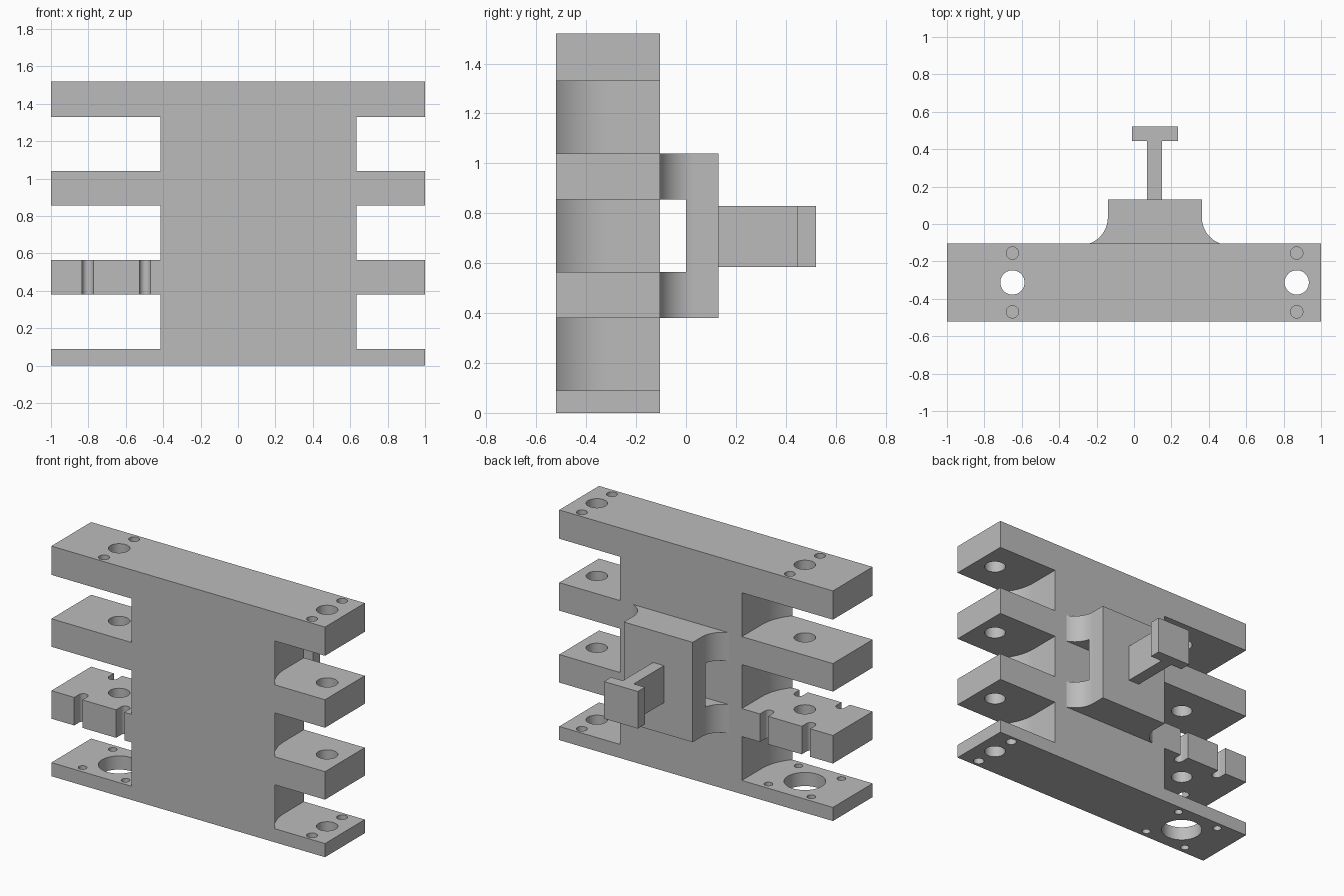
import bpy, bmesh, math

cube = bpy.data.objects.get("Cube")
if cube:
    bpy.data.objects.remove(cube, do_unlink=True)

grey = bpy.data.materials.new("plain grey")
grey.use_nodes = True
COLOUR = (0.5, 0.5, 0.5, 1)
grey.diffuse_color = COLOUR
grey.node_tree.nodes["Principled BSDF"].inputs["Base Color"].default_value = COLOUR


def prism(name, outline, z0, z1):
    """Extrude a plan outline from z0 up to z1."""
    bm = bmesh.new()
    face = bm.faces.new([bm.verts.new((x, y, z0)) for x, y in outline])
    top = bmesh.ops.extrude_face_region(bm, geom=[face])["geom"]
    bmesh.ops.translate(bm, vec=(0, 0, z1 - z0),
                        verts=[v for v in top if isinstance(v, bmesh.types.BMVert)])
    bmesh.ops.recalc_face_normals(bm, faces=bm.faces)
    mesh = bpy.data.meshes.new(name)
    bm.to_mesh(mesh)
    bm.free()
    mesh.materials.append(grey)
    ob = bpy.data.objects.new(name, mesh)
    bpy.context.collection.objects.link(ob)
    return ob


def rect(x0, x1, y0, y1):
    return [(x0, y0), (x1, y0), (x1, y1), (x0, y1)]


def arc(cx, cy, r, a0, a1, n=16):
    angles = [math.radians(a0 + (a1 - a0) * i / n) for i in range(n + 1)]
    return [(cx + r * math.cos(a), cy + r * math.sin(a)) for a in angles]


def cut(target, outline, z0, z1):
    """Subtract a prism from the target."""
    cutter = prism("cutter", outline, z0, z1)
    cutter.hide_render = True
    mod = target.modifiers.new("cut", "BOOLEAN")
    mod.operation, mod.solver, mod.object = "DIFFERENCE", "EXACT", cutter
    bpy.context.view_layer.objects.active = target
    bpy.ops.object.modifier_apply(modifier=mod.name)
    bpy.data.objects.remove(cutter, do_unlink=True)


def drill(target, x, y, r, z0, z1):
    cut(target, arc(x, y, r, 0, 360, 40)[:-1], z0, z1)


def smooth(ob):
    bpy.ops.object.select_all(action="DESELECT")
    ob.select_set(True)
    bpy.context.view_layer.objects.active = ob
    bpy.ops.object.shade_smooth_by_angle(angle=math.radians(30))


FRONT, BACK, TOP = -0.52, -0.105, 1.52
MID = (FRONT + BACK) / 2
RIGHT_X, LEFT_X = -0.65, 0.87      # bore axes
OFF = 0.157                        # small hole offset from the bore
POCKET_R = 0.315

# Main plate with arms left between rounded pockets
frame = prism("arm_frame", rect(-1, 1, FRONT, BACK), 0, TOP)
for cx, side in ((RIGHT_X, -1), (LEFT_X, 1)):
    curve = arc(0, MID, POCKET_R, 180, 270)
    outline = [(1, 0), (-POCKET_R, 0)] + curve + [(1, MID - POCKET_R)]
    outline = [(cx + side * x, y) for x, y in outline]
    for z0, z1 in ((0.09, 0.38), (0.565, 0.855), (1.04, 1.33)):
        cut(frame, outline, z0, z1)
    # Bores through the arms and blind holes in the top
    drill(frame, cx, MID, 0.065, 0.2 if side < 0 else -0.1, TOP + 0.1)
    for s in (-1, 1):
        drill(frame, cx, MID + s * OFF, 0.033, TOP - 0.12, TOP + 0.1)

# Bottom arm holes
drill(frame, RIGHT_X, MID, 0.125, -0.1, 0.2)
for s in (-1, 1):
    drill(frame, LEFT_X, MID + s * OFF, 0.033, -0.1, 0.2)
    for t in (-1, 1):
        drill(frame, RIGHT_X + s * OFF, MID + t * OFF, 0.026, -0.1, 0.2)

# Round-ended slots in the second arm on the right
for sx in (-1, 1):
    for sy in (-1, 1):
        x, y = RIGHT_X + sx * 0.153, MID + sy * OFF
        end = arc(x, y, 0.03, 0, -180 * sy, 12)
        cut(frame, end + [(x - 0.03, y + sy * 0.15), (x + 0.03, y + sy * 0.15)], 0.3, 0.65)
smooth(frame)

# Rear block with flared feet and an open window across it
X0, X1, Y1, FLARE, FLARE_Y = -0.14, 0.363, 0.13, 0.148, 0.035
sweep = math.degrees(math.asin((FLARE_Y - BACK) / FLARE))
left_flare = arc(X1 + FLARE, FLARE_Y, FLARE, 180, 180 + sweep)
right_flare = [(X0 + X1 - x, y) for x, y in reversed(left_flare)]
block = prism("rear_block", [(X0, Y1), (X1, Y1)] + left_flare + right_flare, 0.38, 1.04)
cut(block, rect(-1, 1, BACK - 0.1, 0), 0.565, 0.855)
smooth(block)

# T-shaped rail on the block
tee = [(0.07, Y1), (0.15, Y1), (0.15, 0.445), (0.235, 0.445),
       (0.235, 0.52), (-0.012, 0.52), (-0.012, 0.445), (0.07, 0.445)]
prism("tee_rail", tee, 0.585, 0.83)
